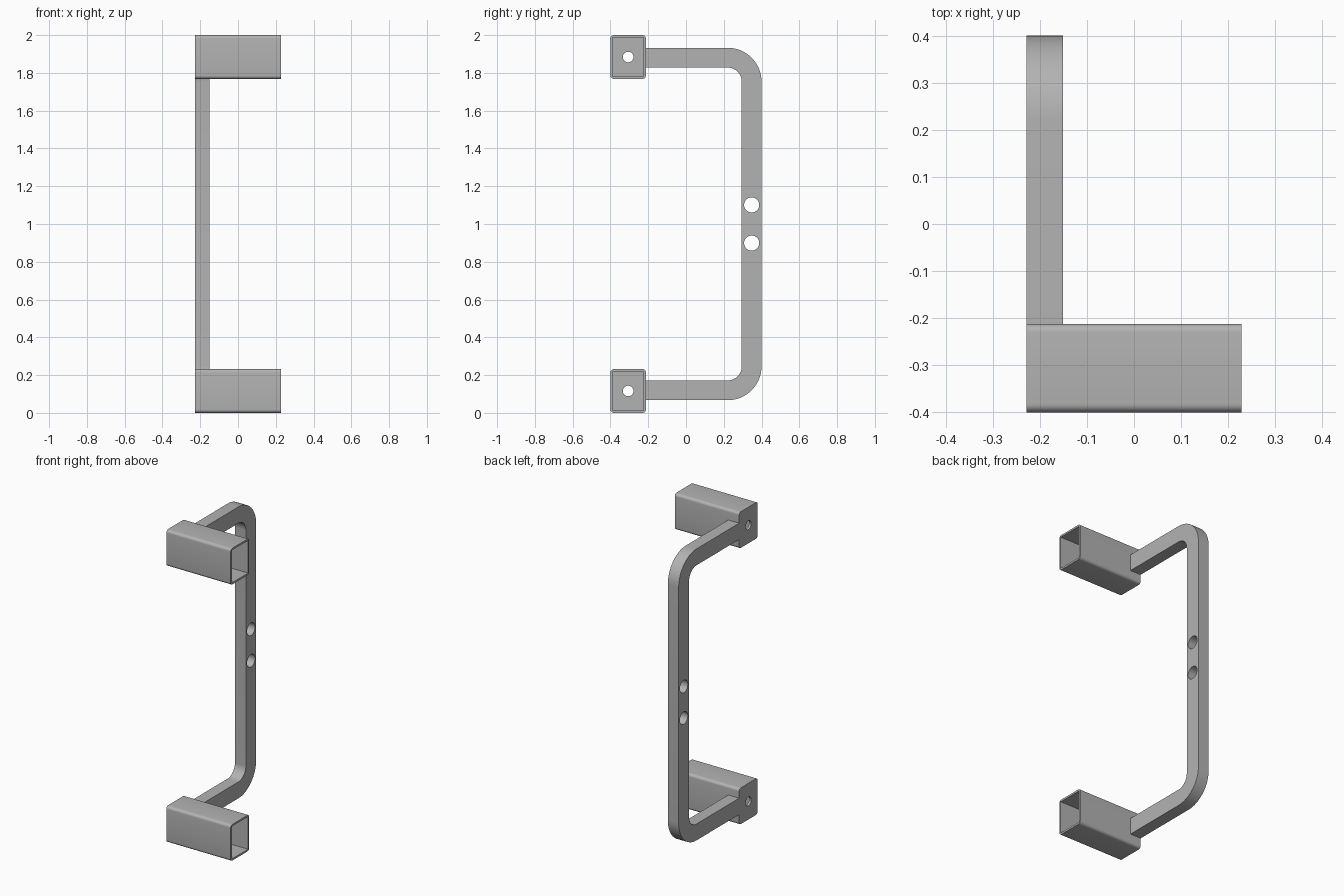
import bpy
import bmesh
from math import cos, sin, pi, radians
from mathutils import Matrix, Vector

if "Cube" in bpy.data.objects:
    bpy.data.objects.remove(bpy.data.objects["Cube"])

grey = bpy.data.materials.new("steel grey")
grey.use_nodes = True
colour = (0.45, 0.45, 0.45, 1)
grey.diffuse_color = colour
grey.node_tree.nodes["Principled BSDF"].inputs["Base Color"].default_value = colour

X_MIN, X_MAX = -0.228, 0.228
TUBE_Y, TUBE_W, TUBE_H = -0.306, 0.188, 0.232
WALL, CAP = 0.012, 0.015


def finish(name, bm):
    bmesh.ops.recalc_face_normals(bm, faces=bm.faces)
    mesh = bpy.data.meshes.new(name)
    bm.to_mesh(mesh)
    bm.free()
    mesh.materials.append(grey)
    obj = bpy.data.objects.new(name, mesh)
    bpy.context.collection.objects.link(obj)
    return obj


def box(name, lo, hi, radius=0):
    """Box between two corners, with its edges along x optionally rounded."""
    lo, hi = Vector(lo), Vector(hi)
    bm = bmesh.new()
    bmesh.ops.create_cube(bm, size=1, matrix=Matrix.Translation((lo + hi) / 2)
                          @ Matrix.Diagonal((*(hi - lo), 1)))
    if radius:
        edges = [e for e in bm.edges
                 if abs(e.verts[0].co.x - e.verts[1].co.x) > 0.01]
        bmesh.ops.bevel(bm, geom=edges, offset=radius, segments=6,
                        profile=0.5, affect='EDGES')
    return finish(name, bm)


def drill(name, y, z, radius):
    """Cylindrical cutter along x through the closed side."""
    bm = bmesh.new()
    bmesh.ops.create_cone(bm, cap_ends=True, segments=40, radius1=radius,
                          radius2=radius, depth=0.3,
                          matrix=Matrix.Translation((X_MIN, y, z))
                          @ Matrix.Rotation(pi / 2, 4, 'Y'))
    return finish(name, bm)


def cut(obj, cutters):
    bpy.ops.object.select_all(action='DESELECT')
    bpy.context.view_layer.objects.active = obj
    obj.select_set(True)
    for cutter in cutters:
        cutter.hide_render = True
        mod = obj.modifiers.new("cut", 'BOOLEAN')
        mod.operation, mod.solver, mod.object = 'DIFFERENCE', 'EXACT', cutter
        bpy.ops.object.modifier_apply(modifier=mod.name)
        bpy.data.objects.remove(cutter)
    bpy.ops.object.shade_smooth_by_angle(angle=radians(30))


# Square sockets: open at one end, capped and drilled at the other
for name, z in (("lower_socket", TUBE_H / 2), ("upper_socket", 2 - TUBE_H / 2)):
    y0, y1 = TUBE_Y - TUBE_W / 2, TUBE_Y + TUBE_W / 2
    z0, z1 = z - TUBE_H / 2, z + TUBE_H / 2
    socket = box(name, (X_MIN, y0, z0), (X_MAX, y1, z1), 0.018)
    pocket = box("pocket_cutter", (X_MIN + CAP, y0 + WALL, z0 + WALL),
                 (X_MAX + 0.1, y1 - WALL, z1 - WALL))
    cut(socket, [pocket, drill("bolt_cutter", TUBE_Y, z, 0.028)])

# Flat bar bent into a bracket
BACK, THICK, LOW = 0.4, 0.105, 0.067
BEND, ARM_END, BAR_W = 0.18, -0.212, 0.077


def half_outline(inset):
    """Lower half of one edge of the bar, from arm end to the bend top."""
    r = BEND - inset
    arc = [(BACK - BEND + r * sin(a), LOW + BEND - r * cos(a))
           for a in (i * pi / 32 for i in range(17))]
    return [(ARM_END, LOW + inset)] + arc


def full_outline(inset):
    half = half_outline(inset)
    return half + [(y, 2 - z) for y, z in reversed(half)]


bm = bmesh.new()
outline = full_outline(0) + full_outline(THICK)[::-1]
face = bm.faces.new([bm.verts.new((X_MIN, y, z)) for y, z in outline])
extruded = bmesh.ops.extrude_face_region(bm, geom=[face])
bmesh.ops.translate(bm, vec=(BAR_W, 0, 0),
                    verts=[v for v in extruded["geom"]
                           if isinstance(v, bmesh.types.BMVert)])
bar = finish("bent_bar", bm)
cut(bar, [drill("hole_cutter", BACK - THICK / 2, 1 + s * 0.101, 0.04)
          for s in (-1, 1)])
